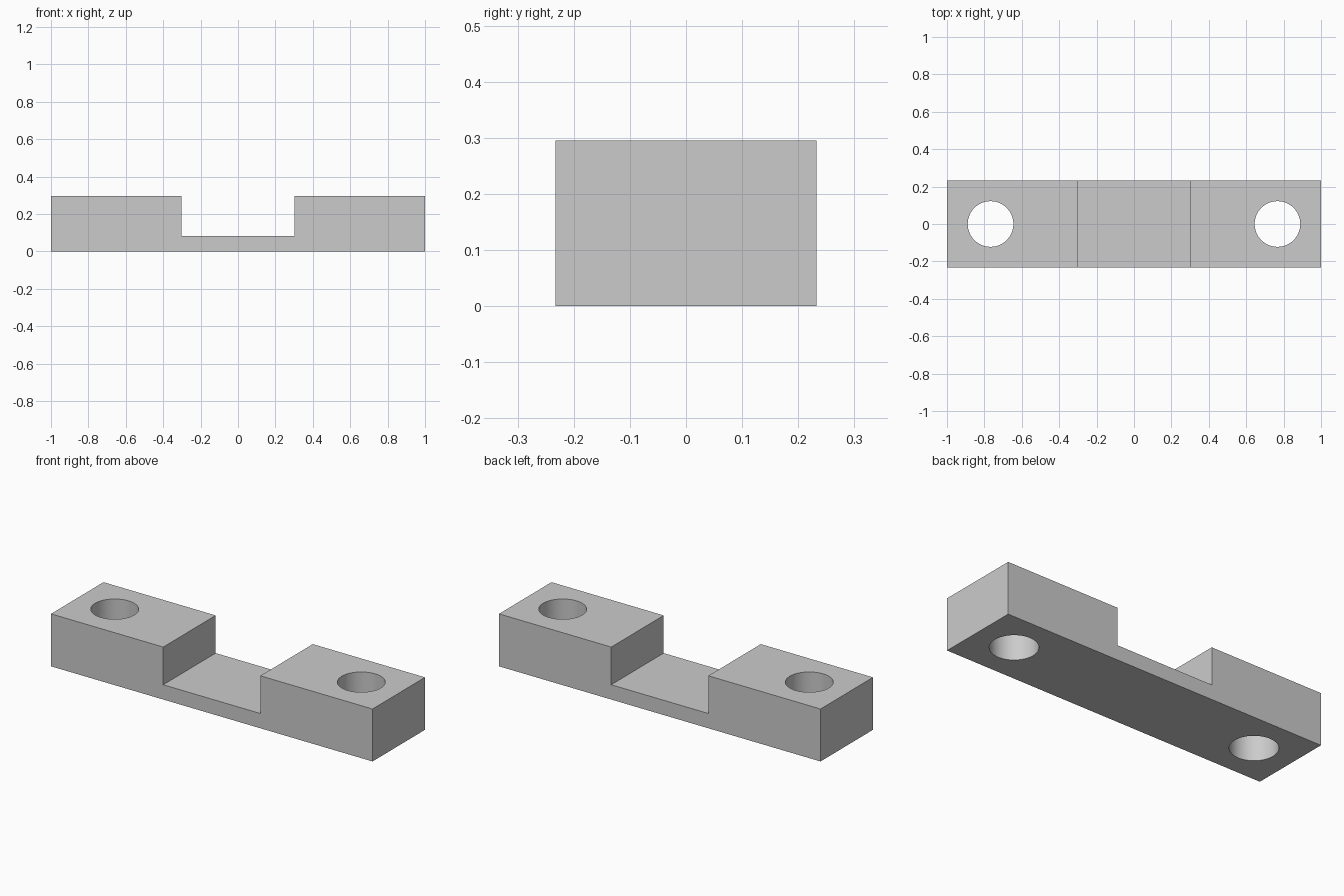
import bpy
import bmesh
import math

if "Cube" in bpy.data.objects:
    bpy.data.objects.remove(bpy.data.objects["Cube"], do_unlink=True)

HALF_DEPTH, HEIGHT = 0.233, 0.295
CHANNEL_X, CHANNEL_Z = 0.302, 0.083
HOLE_X, HOLE_R = 0.767, 0.122

grey = bpy.data.materials.new("light grey")
grey.use_nodes = True
colour = (0.6, 0.6, 0.6, 1)
grey.diffuse_color = colour
grey.node_tree.nodes["Principled BSDF"].inputs["Base Color"].default_value = colour

# Bar with a channel across its middle: half profile mirrored, then extruded
half = [(1, 0), (1, HEIGHT), (CHANNEL_X, HEIGHT), (CHANNEL_X, CHANNEL_Z)]
profile = half + [(-x, z) for x, z in reversed(half)]
bm = bmesh.new()
face = bm.faces.new([bm.verts.new((x, -HALF_DEPTH, z)) for x, z in profile])
extruded = bmesh.ops.extrude_face_region(bm, geom=[face], use_keep_orig=True)["geom"]
moved = [v for v in extruded if isinstance(v, bmesh.types.BMVert)]
bmesh.ops.translate(bm, vec=(0, 2 * HALF_DEPTH, 0), verts=moved)
bmesh.ops.recalc_face_normals(bm, faces=bm.faces)
mesh = bpy.data.meshes.new("mounting_bar")
bm.to_mesh(mesh)
bm.free()
bar = bpy.data.objects.new("mounting_bar", mesh)
bpy.context.collection.objects.link(bar)
mesh.materials.append(grey)

# Vertical through holes, one at each end
for side, x in (("left", HOLE_X), ("right", -HOLE_X)):
    bpy.ops.mesh.primitive_cylinder_add(vertices=64, radius=HOLE_R, depth=1,
                                        location=(x, 0, HEIGHT / 2))
    cutter = bpy.context.object
    cutter.name = side + "_hole_cutter"
    cutter.data.materials.append(grey)
    cut = bar.modifiers.new(side + "_hole", "BOOLEAN")
    cut.operation, cut.solver, cut.object = "DIFFERENCE", "EXACT", cutter
    bpy.ops.object.select_all(action="DESELECT")
    bar.select_set(True)
    bpy.context.view_layer.objects.active = bar
    bpy.ops.object.modifier_apply(modifier=cut.name)
    bpy.data.objects.remove(cutter, do_unlink=True)

# Smooth hole walls, sharp block edges
bpy.ops.object.shade_smooth_by_angle(angle=math.radians(30))
